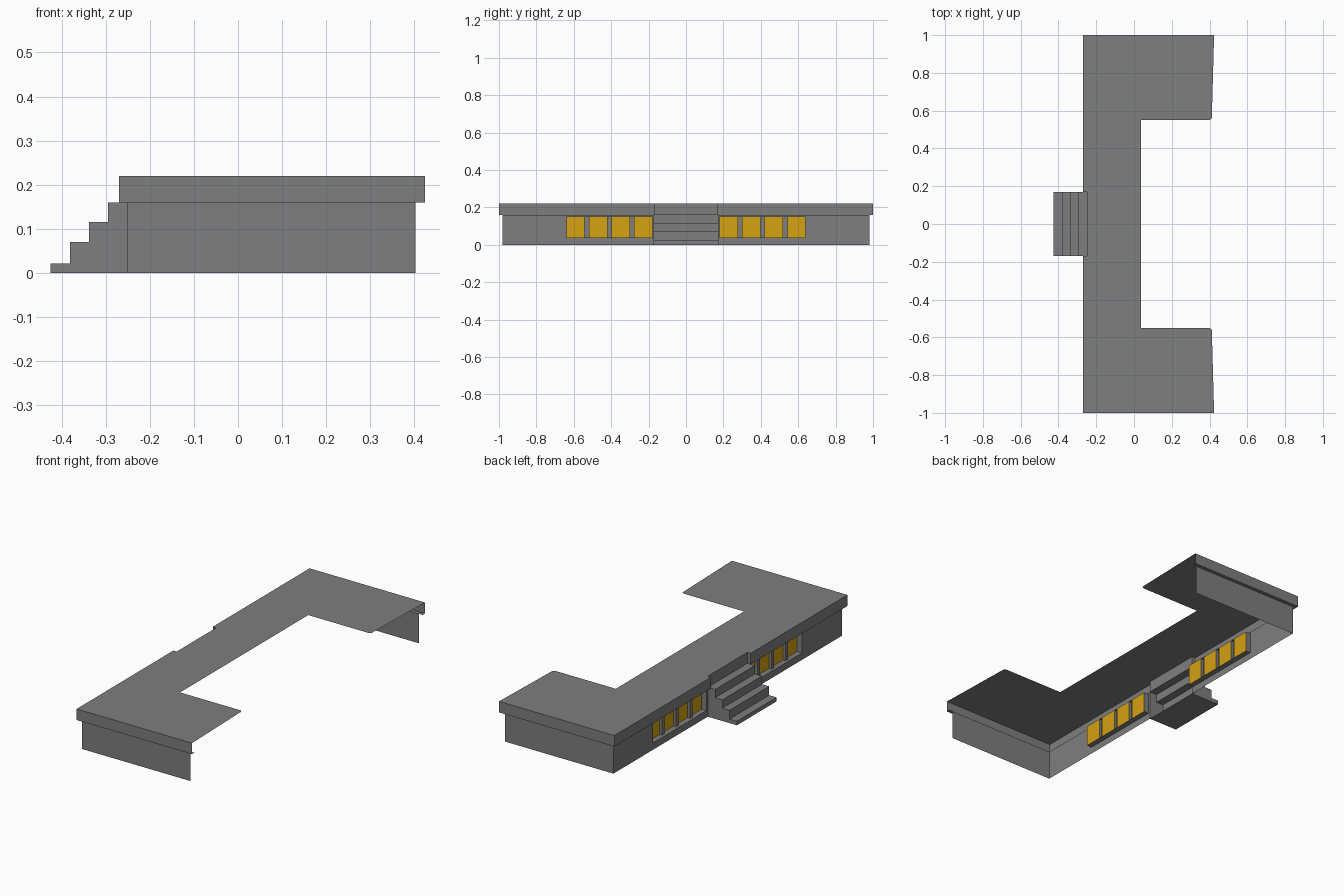
import bpy
from mathutils import Vector

if "Cube" in bpy.data.objects:
    bpy.data.objects.remove(bpy.data.objects["Cube"], do_unlink=True)


def material(name, rgb):
    m = bpy.data.materials.new(name)
    m.use_nodes = True
    m.diffuse_color = (*rgb, 1)
    m.node_tree.nodes["Principled BSDF"].inputs["Base Color"].default_value = (*rgb, 1)
    return m


grey = material("concrete grey", (0.21, 0.21, 0.21))
amber = material("window amber", (0.66, 0.36, 0.006))

FRONT, WALL_END, WALL_TOP = -0.25, 0.98, 0.16     # facade x, end wall y, wall height
EAVE, ROOF_TOP, BACK = -0.27, 0.22, 0.424         # roof outline
DOOR = 0.17                                       # half width of the entrance
WIN0, WIN1, SILL, HEAD = 0.18, 0.64, 0.037, 0.15  # window bank
PANE_X, MULLION_X, GAP = -0.22, -0.235, 0.022


def quad(points, normal):
    """One flat face, turned to face along the given normal."""
    pts = [Vector(p) for p in points]
    n = (pts[1] - pts[0]).cross(pts[2] - pts[1])
    return pts if n.dot(Vector(normal)) > 0 else pts[::-1]


def strip(path, z0, z1):
    """Vertical strip along a plan path, facing left of its direction."""
    return [[Vector((*a, z0)), Vector((*a, z1)), Vector((*b, z1)), Vector((*b, z0))]
            for a, b in zip(path, path[1:])]


def flat(x0, x1, y0, y1, z, up):
    return quad([(x0, y0, z), (x1, y0, z), (x1, y1, z), (x0, y1, z)], (0, 0, up))


def build(name, faces):
    """Half model on +y, mirrored across y = 0."""
    verts, polys = [], []
    for f in faces:
        polys.append(range(len(verts), len(verts) + len(f)))
        verts += f
    me = bpy.data.meshes.new(name)
    me.from_pydata(verts, [], [list(p) for p in polys])
    me.materials.append(grey)
    me.materials.append(amber)
    ob = bpy.data.objects.new(name, me)
    bpy.context.collection.objects.link(ob)
    mod = ob.modifiers.new("mirror", "MIRROR")
    mod.use_axis = (False, True, False)
    return ob


# Facade around the entrance and window openings, and the end walls
def panel(y0, y1, z0, z1):
    return strip([(FRONT, y0), (FRONT, y1)], z0, z1)


build("walls",
      panel(DOOR, WIN0, 0, WALL_TOP) + panel(WIN0, WIN1, 0, SILL)
      + panel(WIN0, WIN1, HEAD, WALL_TOP)
      + strip([(FRONT, WIN1), (FRONT, WALL_END), (0.402, WALL_END)], 0, WALL_TOP))

# Recessed window banks: panes set behind shallow mullions
width = (WIN1 - WIN0 - 3 * GAP) / 4
path = [(FRONT, WIN0)]
for i in range(4):
    y = WIN0 + i * (width + GAP)
    path += [(PANE_X, y), (PANE_X, y + width)]
    if i < 3:
        path += [(MULLION_X, y + width), (MULLION_X, y + width + GAP)]
path.append((FRONT, WIN1))
windows = build("window_banks",
                strip(path, SILL, HEAD)
                + [flat(FRONT, PANE_X, WIN0, WIN1, SILL, 1),
                   flat(FRONT, PANE_X, WIN0, WIN1, HEAD, -1)])
for p in windows.data.polygons:
    if abs(p.normal.x) > 0.9 and abs(p.center.x - PANE_X) < 0.001:
        p.material_index = 1

# Flat U-shaped roof with fascia, notched over the entrance
edge = [(FRONT, 0), (FRONT, DOOR), (EAVE, DOOR), (EAVE, 1), (BACK, 1)]
court = [(0.412, 0.56), (0.4, 0.55), (0.037, 0.55), (0.037, 0)]
top = [Vector((*p, ROOF_TOP)) for p in edge + court][::-1]
build("roof", [top] + strip(edge, WALL_TOP, ROOF_TOP))
build("soffit", [flat(EAVE, FRONT, DOOR, 1, WALL_TOP, -1),
                 flat(FRONT, BACK, WALL_END, 1, WALL_TOP, -1)])

# Entrance steps, hollow and open towards the inside
profile = [(-0.425, 0)]
for x0, x1, z in [(-0.425, -0.381, 0.022), (-0.381, -0.338, 0.07),
                  (-0.338, -0.295, 0.115), (-0.295, FRONT, WALL_TOP)]:
    profile += [(x0, z), (x1, z)]
faces = []
for (xa, za), (xb, zb) in zip(profile, profile[1:]):
    faces.append(quad([(xa, 0, za), (xb, 0, zb), (xb, DOOR, zb), (xa, DOOR, za)],
                      (za - zb, 0, xb - xa)))
# cheek under each tread
for (xa, za), (xb, _) in zip(profile[1::2], profile[2::2]):
    faces.append(quad([(xa, DOOR, 0), (xb, DOOR, 0), (xb, DOOR, za), (xa, DOOR, za)],
                      (0, 1, 0)))
faces.append(flat(-0.425, FRONT, 0, DOOR, 0, -1))
build("entrance_steps", faces)
